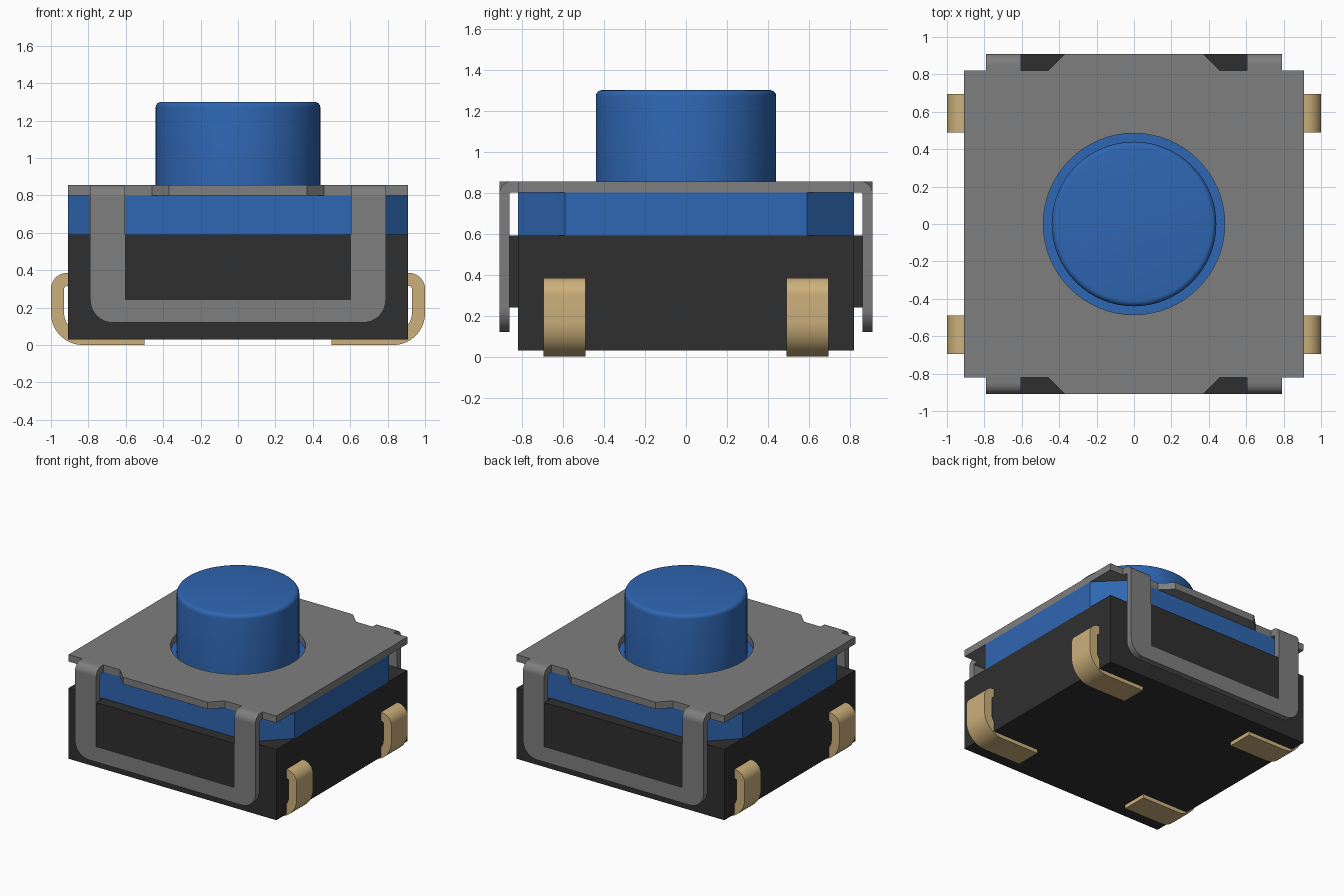
import bpy, bmesh
from math import sin, cos, radians

cube = bpy.data.objects.get("Cube")
if cube:
    bpy.data.objects.remove(cube, do_unlink=True)


def material(name, rgb):
    m = bpy.data.materials.new(name)
    m.use_nodes = True
    m.diffuse_color = (*rgb, 1)
    bsdf = next(n for n in m.node_tree.nodes if n.type == 'BSDF_PRINCIPLED')
    bsdf.inputs["Base Color"].default_value = (*rgb, 1)
    return m


BLACK = material("black plastic", (0.028, 0.028, 0.028))
BLUE = material("blue plastic", (0.028, 0.133, 0.445))
STEEL = material("grey steel", (0.209, 0.209, 0.209))
GOLD = material("gold contact", (0.61, 0.434, 0.202))


def arc(cx, cy, r, start, end, n=10):
    angles = [radians(start + (end - start) * i / n) for i in range(n + 1)]
    return [(cx + r * cos(a), cy + r * sin(a)) for a in angles]


def rect(x0, y0, x1, y1):
    return [(x0, y0), (x1, y0), (x1, y1), (x0, y1)]


def finish(name, bm, mat, mirror=""):
    bmesh.ops.recalc_face_normals(bm, faces=bm.faces)
    mesh = bpy.data.meshes.new(name)
    bm.to_mesh(mesh)
    bm.free()
    mesh.materials.clear()
    mesh.materials.append(mat)
    obj = bpy.data.objects.new(name, mesh)
    bpy.context.collection.objects.link(obj)
    bpy.ops.object.select_all(action='DESELECT')
    obj.select_set(True)
    bpy.context.view_layer.objects.active = obj
    bpy.ops.object.shade_smooth_by_angle(angle=radians(30))
    if mirror:
        mod = obj.modifiers.new("mirror", 'MIRROR')
        mod.use_axis = ['X' in mirror, 'Y' in mirror, False]
        mod.use_mirror_merge = False
    return obj


def prism(name, loops, lo, hi, axis, mat, mirror=""):
    """Extrude a flat outline, with optional holes, from lo to hi along an axis."""
    curve = bpy.data.curves.new(name + " outline", 'CURVE')
    curve.dimensions = '2D'
    curve.fill_mode = 'BOTH'
    curve.extrude = (hi - lo) / 2
    for loop in loops:
        spline = curve.splines.new('POLY')
        spline.points.add(len(loop) - 1)
        for p, (u, v) in zip(spline.points, loop):
            p.co = (u, v, 0, 1)
        spline.use_cyclic_u = True
    temp = bpy.data.objects.new(name + " outline", curve)
    bpy.context.collection.objects.link(temp)
    bpy.context.view_layer.update()
    deps = bpy.context.evaluated_depsgraph_get()
    flat = bpy.data.meshes.new_from_object(temp.evaluated_get(deps))
    bm = bmesh.new()
    bm.from_mesh(flat)
    bpy.data.objects.remove(temp, do_unlink=True)
    bpy.data.curves.remove(curve)
    bpy.data.meshes.remove(flat)
    bmesh.ops.remove_doubles(bm, verts=bm.verts, dist=0.0005)
    for vert in bm.verts:
        u, v, w = vert.co
        w += (lo + hi) / 2
        vert.co = {'X': (w, u, v), 'Y': (u, w, v), 'Z': (u, v, w)}[axis]
    return finish(name, bm, mat, mirror)


# Black base with a raised panel on front and back
prism("base", [rect(-0.91, -0.82, 0.91, 0.82)], 0.03, 0.59, 'Z', BLACK)
prism("base_panel", [rect(-0.605, 0.24, 0.605, 0.59)], -0.908, -0.80, 'Y', BLACK, "Y")

# Blue middle layer with chamfered corners
quarter = [(0.91, 0.59), (0.68, 0.82)]
layer = quarter + [(-x, y) for x, y in reversed(quarter)]
layer += [(-x, -y) for x, y in layer]
prism("middle_layer", [layer], 0.59, 0.80, 'Z', BLUE)

# Steel top plate with a round opening and a shallow lip front and back
side = [(0.91, 0.82), (0.46, 0.82), (0.37, 0.91)]
outline = side + [(-x, y) for x, y in reversed(side)]
outline += [(-x, -y) for x, y in outline]
prism("top_plate", [outline, arc(0, 0, 0.485, 0, 354.375, 63)], 0.80, 0.855, 'Z', STEEL)

# Steel clip: bent shoulders and a U-shaped strap
shoulder = [(0.80, 0.80), (0.80, 0.855)] + arc(0.85, 0.795, 0.06, 90, 0, 8)
shoulder += [(0.86, 0.795), (0.855, 0.80)]
prism("clip_shoulder", [shoulder], 0.605, 0.79, 'X', STEEL, "XY")
strap = [(-0.79, 0.795)] + arc(-0.67, 0.24, 0.12, 180, 270) + arc(0.67, 0.24, 0.12, 270, 360)
strap += [(0.79, 0.795), (0.605, 0.795), (0.605, 0.24), (-0.605, 0.24), (-0.605, 0.795)]
prism("clip_strap", [strap], -0.91, -0.86, 'Y', STEEL, "Y")

# Four curled gold contacts
contact = [(0.5, 0)] + arc(0.83, 0.17, 0.17, -90, 0) + arc(0.915, 0.30, 0.085, 0, 90)
contact += [(0.88, 0.385), (0.88, 0.315)] + arc(0.915, 0.30, 0.015, 90, 0, 4)
contact += arc(0.83, 0.17, 0.10, 0, -90) + [(0.5, 0.07)]
prism("contact", [contact], 0.49, 0.695, 'Y', GOLD, "XY")

# Round push button with a softened top rim
bm = bmesh.new()
bmesh.ops.create_cone(bm, cap_ends=True, segments=64, radius1=0.44, radius2=0.44, depth=0.52)
bmesh.ops.translate(bm, verts=bm.verts, vec=(0, 0, 1.04))
rim = [e for e in bm.edges if all(v.co.z > 1.2 for v in e.verts)]
bmesh.ops.bevel(bm, geom=rim, offset=0.03, segments=4, profile=0.5, affect='EDGES')
finish("push_button", bm, BLUE)
